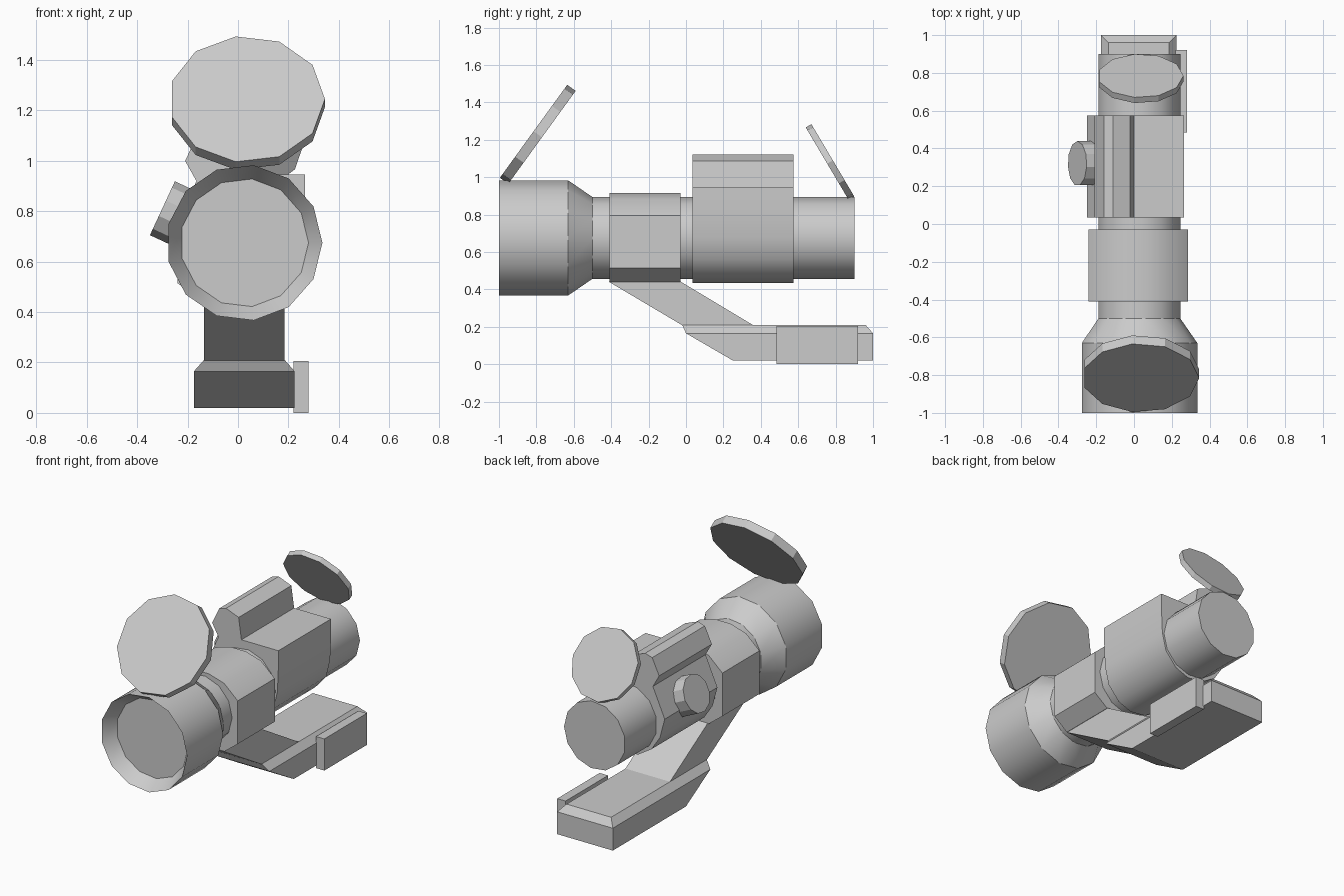
import bpy, bmesh, math
from mathutils import Vector

cube = bpy.data.objects.get("Cube")
if cube:
    bpy.data.objects.remove(cube, do_unlink=True)

grey = bpy.data.materials.new("light_grey")
grey.use_nodes = True
grey.diffuse_color = (0.6, 0.6, 0.6, 1)
grey.node_tree.nodes["Principled BSDF"].inputs["Base Color"].default_value = (0.6, 0.6, 0.6, 1)

CX, CZ = 0.025, 0.675   # tube axis


def loft(name, rings):
    """Skin a row of equal-length point rings and cap both ends."""
    bm = bmesh.new()
    rows = [[bm.verts.new(p) for p in ring] for ring in rings]
    n = len(rows[0])
    for a, b in zip(rows, rows[1:]):
        for i in range(n):
            j = (i + 1) % n
            bm.faces.new((a[i], a[j], b[j], b[i]))
    bm.faces.new(rows[0])
    bm.faces.new(rows[-1])
    bmesh.ops.recalc_face_normals(bm, faces=bm.faces)
    mesh = bpy.data.meshes.new(name)
    bm.to_mesh(mesh)
    bm.free()
    mesh.materials.append(grey)
    obj = bpy.data.objects.new(name, mesh)
    bpy.context.collection.objects.link(obj)
    bpy.ops.object.select_all(action='DESELECT')
    obj.select_set(True)
    bpy.context.view_layer.objects.active = obj
    bpy.ops.object.shade_smooth_by_angle(angle=math.radians(30))
    return obj


def circle(center, u, v, r, n):
    c, u, v = Vector(center), Vector(u).normalized(), Vector(v).normalized()
    return [c + r * (math.cos(2 * math.pi * i / n) * u + math.sin(2 * math.pi * i / n) * v)
            for i in range(n)]


def disc(name, center, u, v, depth, r, n):
    """Solid disc spanned by u and v, thickened along the vector depth."""
    c = Vector(center)
    return loft(name, [circle(c, u, v, r, n), circle(c + Vector(depth), u, v, r, n)])


def prism(name, profile, y0, y1):
    """Extrude an x/z outline along y."""
    return loft(name, [[(x, y, z) for x, z in profile] for y in (y0, y1)])


def rect(x0, x1, y0, y1, z):
    return [(x0, y0, z), (x1, y0, z), (x1, y1, z), (x0, y1, z)]


# Tube with flared front bell and recessed front lens
tube = [(-0.915, 0.255), (-1.0, 0.31), (-0.63, 0.31), (-0.5, 0.22), (0.9, 0.22)]
loft("scope_tube", [circle((CX, y, CZ), (1, 0, 0), (0, 0, 1), r, 13) for y, r in tube])

# Front clamp ring, mirrored about its middle
half = [(0.2625, 0.515), (0.2625, 0.795), (0.165, 0.883), (0.055, 0.915)]
bottom = [(0.165, 0.44)]
right = bottom + half
clamp = [(0.0225 + x, z) for x, z in right] + [(0.0225 - x, z) for x, z in reversed(right)]
prism("front_clamp", clamp, -0.41, -0.03)

# Rear housing with side ridge on top and a slanted pad for the knob
housing = [(0.265, 0.945), (0.265, 0.83), (0.258, 0.675), (0.23, 0.56), (0.15, 0.47),
           (0.055, 0.435), (-0.06, 0.45), (-0.155, 0.51), (-0.215, 0.6), (-0.25, 0.73),
           (-0.165, 0.92), (-0.21, 1.0), (-0.16, 1.105), (-0.11, 1.12), (-0.02, 1.085),
           (0.0, 0.945)]
prism("rear_housing", housing, 0.035, 0.575)

# Adjustment knob
axis = Vector((-0.907, 0, 0.421))
disc("side_knob", (-0.30, 0.32, 0.812), (0, 1, 0), (0.421, 0, 0.907), -0.13 * axis, 0.119, 11)

# Flip-up lens covers
disc("front_cover", (0.035, -0.815, 1.245), (1, 0, 0), (0, 0.587, 0.81),
     (0, 0.045, -0.032), 0.31, 11)
disc("rear_cover", (0.035, 0.785, 1.09), (1, 0, 0), (0, -0.51, 0.86),
     (0, -0.03, -0.018), 0.227, 11)

# Slanted strut, rail base with chamfered top, and side clamp plate
loft("mount_strut", [rect(-0.135, 0.185, -0.415, -0.03, 0.442),
                     rect(-0.135, 0.185, -0.02, 0.36, 0.208)])
loft("mount_base", [rect(-0.175, 0.225, 0.25, 1.0, 0.02),
                    rect(-0.175, 0.225, 0.0, 1.0, 0.165),
                    rect(-0.135, 0.185, -0.02, 0.96, 0.21)])
loft("clamp_plate", [rect(0.22, 0.28, 0.485, 0.92, 0.0),
                     rect(0.22, 0.28, 0.485, 0.92, 0.205)])
